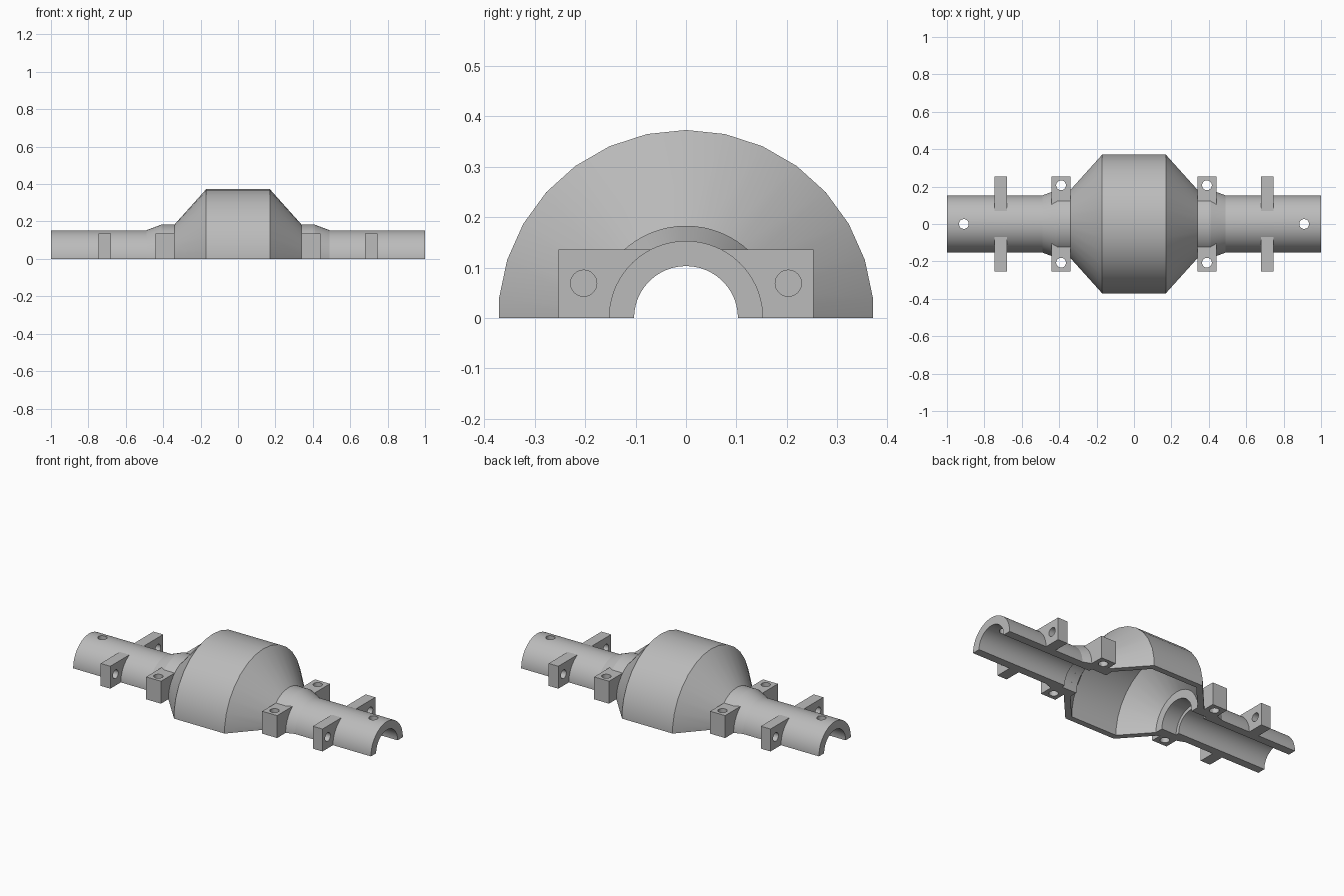
import bpy, bmesh, math
from mathutils import Matrix

default = bpy.data.objects.get("Cube")
if default:
    bpy.data.objects.remove(default, do_unlink=True)

# One cast-metal colour
metal = bpy.data.materials.new("cast grey")
metal.use_nodes = True
grey = (0.5, 0.5, 0.5, 1)
metal.diffuse_color = grey
metal.node_tree.nodes["Principled BSDF"].inputs["Base Color"].default_value = grey


def make_object(name, bm):
    bmesh.ops.recalc_face_normals(bm, faces=bm.faces)
    mesh = bpy.data.meshes.new(name)
    bm.to_mesh(mesh)
    bm.free()
    mesh.materials.append(metal)
    obj = bpy.data.objects.new(name, mesh)
    bpy.context.collection.objects.link(obj)
    return obj


def activate(obj):
    bpy.ops.object.select_all(action='DESELECT')
    obj.select_set(True)
    bpy.context.view_layer.objects.active = obj


def smooth(obj):
    activate(obj)
    bpy.ops.object.shade_smooth_by_angle(angle=math.radians(15))


def half_lathe(name, profile, sides):
    """Sweep a closed (x, radius) profile over the upper half turn."""
    step = 2 * math.pi / sides
    turns = [(0, math.cos(step / 2))]
    turns += [((k + 0.5) * step, 1) for k in range(sides // 2)]
    turns += [(math.pi, math.cos(step / 2))]
    bm = bmesh.new()
    rings = [[bm.verts.new((x, r * f * math.cos(a), r * f * math.sin(a)))
              for x, r in profile] for a, f in turns]
    n = len(profile)
    for near, far in zip(rings, rings[1:]):
        for i in range(n):
            j = (i + 1) % n
            bm.faces.new((near[i], near[j], far[j], far[i]))
    bm.faces.new(rings[0])
    bm.faces.new(rings[-1])
    return make_object(name, bm)


def prism(name, section, x0, x1):
    """Extrude a (y, z) section along x."""
    bm = bmesh.new()
    face = bm.faces.new([bm.verts.new((x0, y, z)) for y, z in section])
    grown = bmesh.ops.extrude_face_region(bm, geom=[face])["geom"]
    moved = [v for v in grown if isinstance(v, bmesh.types.BMVert)]
    bmesh.ops.translate(bm, verts=moved, vec=(x1 - x0, 0, 0))
    return make_object(name, bm)


def drill(obj, centre, axis, depth):
    """Cut a round bolt hole through a part."""
    bm = bmesh.new()
    turn = Matrix.Rotation(math.pi / 2, 4, 'Y') if axis == 'X' else Matrix()
    bmesh.ops.create_cone(bm, cap_ends=True, segments=32, radius1=0.026,
                          radius2=0.026, depth=depth,
                          matrix=Matrix.Translation(centre) @ turn)
    cutter = make_object("hole_cutter", bm)
    cutter.hide_render = True
    mod = obj.modifiers.new("hole", 'BOOLEAN')
    mod.operation = 'DIFFERENCE'
    mod.solver = 'EXACT'
    mod.object = cutter
    activate(obj)
    bpy.ops.object.modifier_apply(modifier=mod.name)
    bpy.data.objects.remove(cutter, do_unlink=True)


# Hollow central housing with flat inner end walls
outer = [(0.17, 0.373), (0.34, 0.183)]
inner = [(0.34, 0.125), (0.30, 0.125), (0.30, 0.175), (0.155, 0.337)]
half = outer + inner
housing = half_lathe("central_housing",
                     half + [(-x, r) for x, r in reversed(half)], 30)
smooth(housing)

# Axle arms with a collar, counterbore and oil hole
arm_profile = [(1, 0.153), (0.49, 0.153), (0.41, 0.183), (0.34, 0.183),
               (0.34, 0.125), (0.40, 0.125), (0.40, 0.103), (1, 0.103)]
for s, side in ((1, "left"), (-1, "right")):
    arm = half_lathe(side + "_axle_arm", [(s * x, r) for x, r in arm_profile], 66)
    drill(arm, (s * 0.91, 0, 0.13), 'Z', 0.16)
    smooth(arm)

    # Front and back mounting lugs on each arm
    for t, end in ((1, "back"), (-1, "front")):
        lug = [(t * 0.253, 0), (t * 0.253, 0.136), (t * 0.097, 0.136), (t * 0.135, 0)]
        inner_lug = prism(f"{side}_{end}_inner_lug", lug, s * 0.34, s * 0.44)
        drill(inner_lug, (s * 0.39, t * 0.207, 0.07), 'Z', 0.3)
        smooth(inner_lug)

        lug = [(t * 0.253, 0), (t * 0.253, 0.136), (t * 0.068, 0.136), (t * 0.125, 0)]
        outer_lug = prism(f"{side}_{end}_outer_lug", lug, s * 0.68, s * 0.745)
        drill(outer_lug, (s * 0.71, t * 0.203, 0.069), 'X', 0.2)
        smooth(outer_lug)
